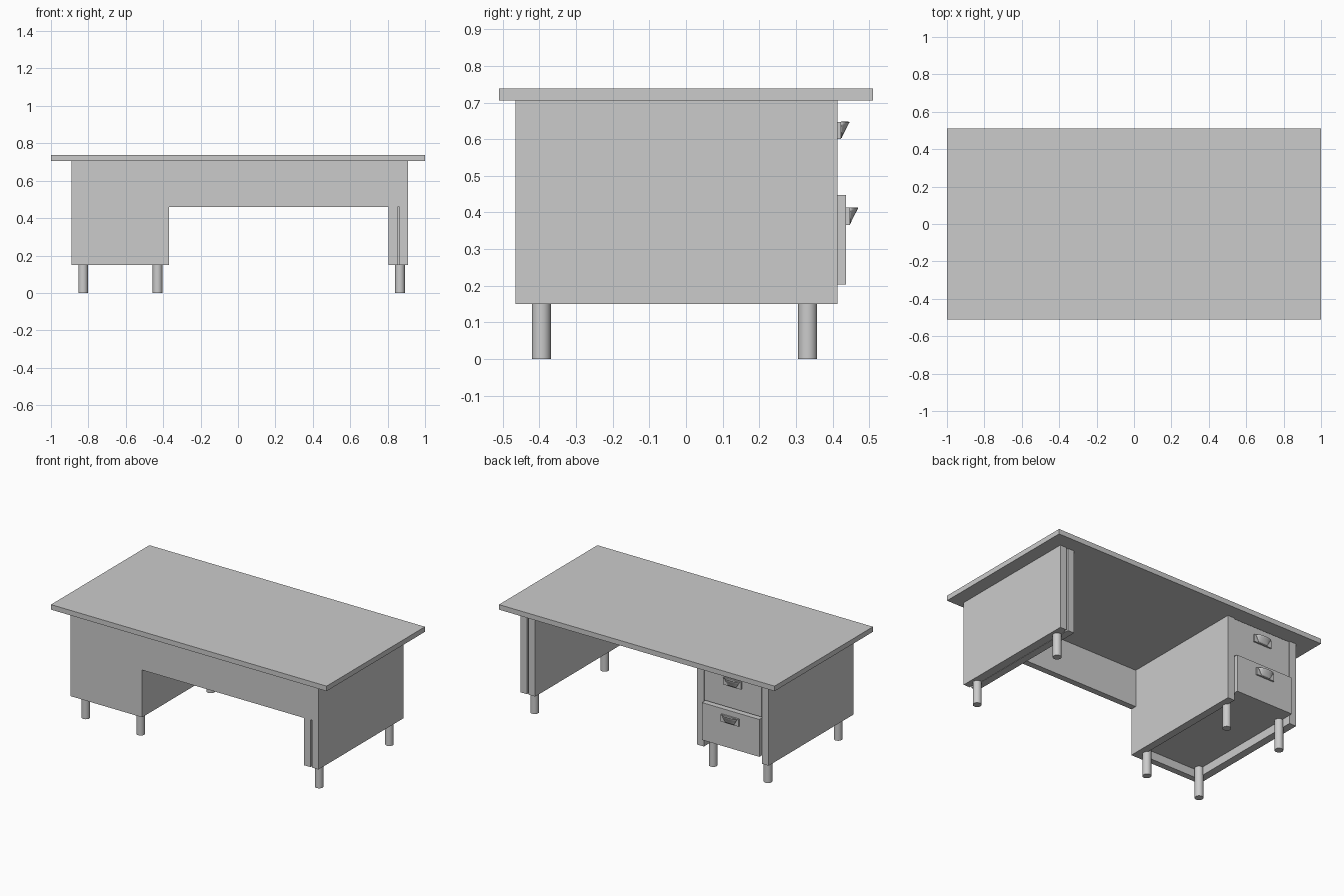
import bpy, bmesh, math

if "Cube" in bpy.data.objects:
    bpy.data.objects.remove(bpy.data.objects["Cube"])


def box(name, x0, x1, y0, y1, z0, z1):
    bm = bmesh.new()
    bmesh.ops.create_cube(bm, size=1)
    for v in bm.verts:
        v.co = ((x0 + x1) / 2 + v.co.x * (x1 - x0),
                (y0 + y1) / 2 + v.co.y * (y1 - y0),
                (z0 + z1) / 2 + v.co.z * (z1 - z0))
    return finish(name, bm)


def finish(name, bm):
    mesh = bpy.data.meshes.new(name)
    bm.to_mesh(mesh)
    bm.free()
    ob = bpy.data.objects.new(name, mesh)
    bpy.context.collection.objects.link(ob)
    return ob


FRONT, BACK = -0.465, 0.414      # body depth
BOTTOM, TOP = 0.15, 0.705        # body height
T = 0.05                         # panel thickness

# Desk top
box("desk_top", -1, 1, -0.51, 0.51, TOP, 0.738)

# Front panel: profile with the knee opening, extruded backwards
profile = [(-0.84, BOTTOM), (-0.37, BOTTOM), (-0.37, 0.46), (0.864, 0.46),
           (0.864, TOP), (-0.84, TOP)]
bm = bmesh.new()
face = bm.faces.new([bm.verts.new((x, FRONT, z)) for x, z in profile])
ext = bmesh.ops.extrude_face_region(bm, geom=[face])
for v in ext["geom"]:
    if isinstance(v, bmesh.types.BMVert):
        v.co.y += 0.04
bmesh.ops.recalc_face_normals(bm, faces=bm.faces)
finish("front_panel", bm)

# Drawer pedestal side panels
box("pedestal_outer_side", -0.89, -0.84, FRONT, BACK, BOTTOM, TOP)
box("pedestal_inner_side", -0.42, -0.37, FRONT + 0.04, BACK, BOTTOM, TOP)

# Right support: two panels around a recessed core
box("right_support_outer", 0.864, 0.91, FRONT, BACK, BOTTOM, TOP)
box("right_support_inner", 0.805, 0.852, FRONT, BACK, BOTTOM, TOP - 0.001)
box("right_support_core", 0.851, 0.865, FRONT + 0.025, BACK - 0.025, BOTTOM + 0.002, TOP)

# Legs
for x in (-0.828, -0.43, 0.866):
    for side, y in (("front", -0.395), ("back", 0.332)):
        bpy.ops.mesh.primitive_cylinder_add(vertices=24, radius=0.026, depth=0.2,
                                            location=(x, y, 0.1))
        bpy.context.object.name = side + "_leg"
        bpy.ops.object.shade_smooth_by_angle(angle=math.radians(40))


# Scooped drawer pull: back plate and a tapering cup, open at the top
def pull(name, cx, y, z0, z1):
    box(name + "_plate", cx - 0.065, cx + 0.065, y, y + 0.01, z0, z1)
    bm = bmesh.new()
    rows, cols = 5, 12
    grid = []
    for r in range(rows + 1):
        t = r / rows
        reach = 0.022 * t ** 1.1
        width = 0.03 + 0.025 * t
        grid.append([bm.verts.new((cx - width * math.cos(math.pi * c / cols),
                                   y + 0.0101 + reach * math.sin(math.pi * c / cols),
                                   z0 + 0.003 + (z1 - z0 - 0.003) * t))
                     for c in range(cols + 1)])
    for a, b in zip(grid, grid[1:]):
        for c in range(cols):
            bm.faces.new((a[c + 1], a[c], b[c], b[c + 1]))
    cup = finish(name + "_cup", bm)
    for p in cup.data.polygons:
        p.use_smooth = True
    solid = cup.modifiers.new("thickness", 'SOLIDIFY')
    solid.thickness = 0.003
    solid.offset = 0


# Drawers; the lower one is slightly open
for name, y, z0, z1, hz in (("upper_drawer", 0.414, 0.455, 0.70, 0.60),
                            ("lower_drawer", 0.438, 0.203, 0.448, 0.366)):
    box(name, -0.838, -0.422, FRONT + 0.041, y - 0.001, z0, z1)
    pull(name + "_pull", -0.63, y - 0.001, hz, hz + 0.047)
